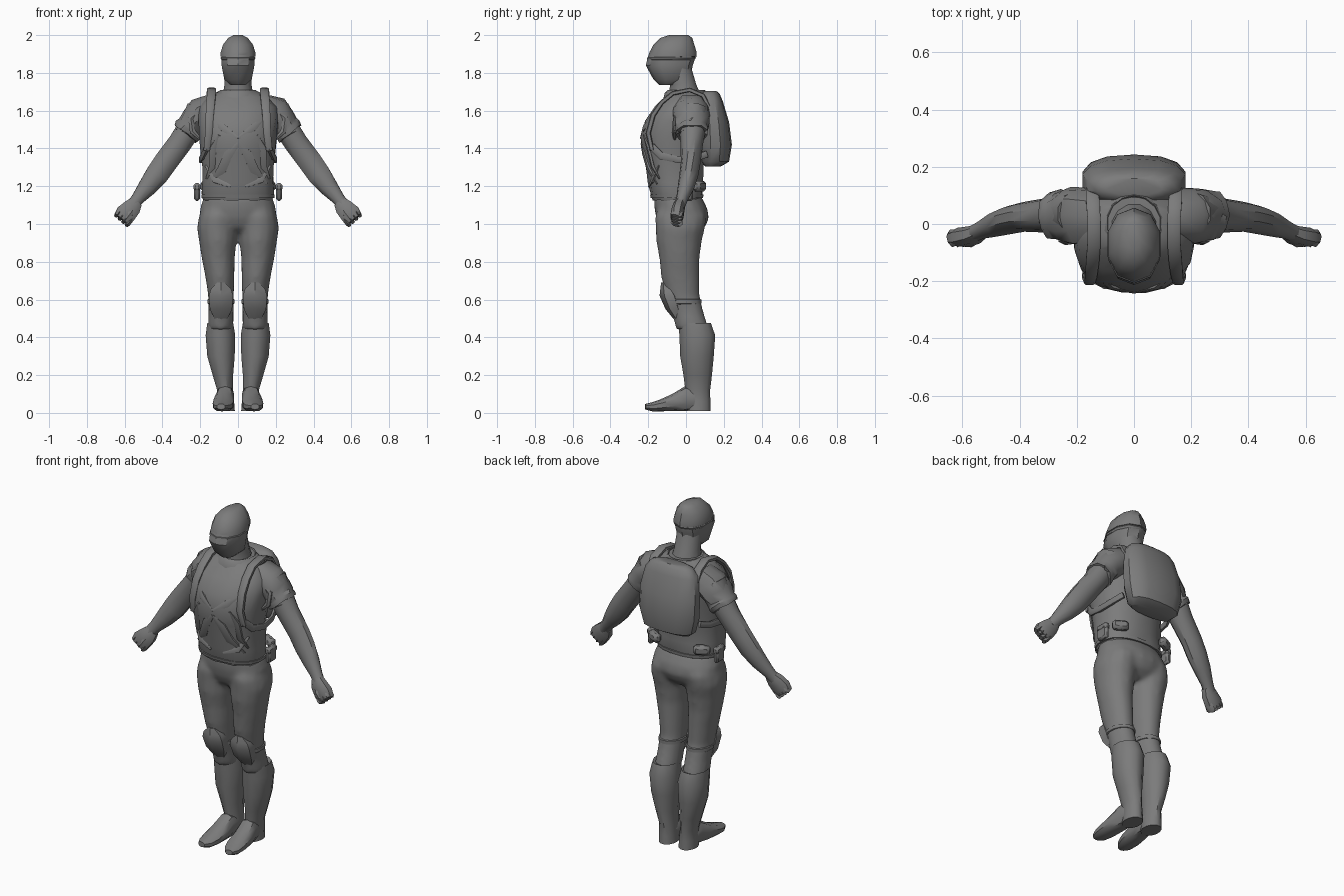
import bpy, bmesh, math, random
from mathutils import Vector, Matrix

random.seed(4)
X, Y, Z = Vector((1, 0, 0)), Vector((0, 1, 0)), Vector((0, 0, 1))
dark = bpy.data.materials.new("dark_grey")
dark.diffuse_color = (.2, .2, .2, 1)


def make(name, bm):
    bmesh.ops.recalc_face_normals(bm, faces=bm.faces)
    me = bpy.data.meshes.new(name)
    bm.to_mesh(me)
    bm.free()
    me.materials.append(dark)
    ob = bpy.data.objects.new(name, me)
    bpy.context.collection.objects.link(ob)
    return ob


def loft(name, rings, n=12, p=2.0, ref=Y, flat=False, side=1, jitter=0.0):
    """Skin over rings (x, y, z, a, b); flat keeps every ring horizontal."""
    bm = bmesh.new()
    pts = [Vector(r[:3]) for r in rings]
    loops = []
    for i, r in enumerate(rings):
        t = Z if flat else (pts[min(i + 1, len(pts) - 1)] - pts[max(i - 1, 0)]).normalized()
        v = (ref - t * ref.dot(t)).normalized()
        u = v.cross(t)
        loop = []
        for k in range(n):
            ang = 2 * math.pi * (k + 0.5) / n
            c, s = math.cos(ang), math.sin(ang)
            q = pts[i] + u * r[3] * math.copysign(abs(c) ** (2 / p), c) \
                + v * r[4] * math.copysign(abs(s) ** (2 / p), s)
            q += Vector([random.uniform(-jitter, jitter) for _ in range(3)])
            loop.append(bm.verts.new((q.x * side, q.y, q.z)))
        loops.append(loop)
    for A, B in zip(loops, loops[1:]):
        for k in range(n):
            bm.faces.new((A[k], A[(k + 1) % n], B[(k + 1) % n], B[k]))
    bm.faces.new(loops[0])
    bm.faces.new(loops[-1])
    return make(name, bm)


def stack(name, rows, n=14, p=2.0, x=0.0, **kw):
    """Horizontal rings given as (z, front y, back y, half width)."""
    rings = [(x, (f + b) / 2, z, w, (b - f) / 2) for z, f, b, w in rows]
    return loft(name, rings, n, p, flat=True, **kw)


def block(name, loc, size, rot_z=0.0, bevel=0.008):
    bm = bmesh.new()
    bmesh.ops.create_cube(bm, size=1)
    bmesh.ops.scale(bm, vec=size, verts=bm.verts)
    bmesh.ops.bevel(bm, geom=bm.edges[:], offset=bevel, segments=1, affect='EDGES')
    bmesh.ops.transform(bm, matrix=Matrix.Translation(loc) @ Matrix.Rotation(rot_z, 4, 'Z'), verts=bm.verts)
    return make(name, bm)


# Head, cap and neck
stack("head", [(1.735, -.14, -.04, .04), (1.765, -.172, .02, .076), (1.84, -.213, .036, .091),
               (1.89, -.2, .052, .092), (1.94, -.17, .04, .085)], 10, 2.2)
stack("cap", [(1.885, -.19, .05, .09), (1.887, -.2, .057, .097), (1.91, -.193, .056, .096),
              (1.95, -.172, .044, .083), (1.985, -.135, .033, .054), (2.0, -.09, .012, .025)], 10, 2.1)
stack("goggle_band", [(1.868, -.2, .045, .09), (1.871, -.208, .047, .095),
                      (1.88, -.206, .052, .096), (1.884, -.196, .05, .093)], 10, 2.2)
stack("neck", [(1.62, -.1, .1, .1), (1.69, -.095, .078, .082), (1.74, -.085, .056, .074),
               (1.83, -.11, .03, .074)], 12)

# Shirt body
torso = stack("shirt", [(1.125, -.178, .08, .184), (1.16, -.188, .09, .192), (1.22, -.2, .09, .19),
                        (1.3, -.212, .09, .19), (1.38, -.23, .1, .197), (1.46, -.24, .112, .207),
                        (1.55, -.217, .12, .215), (1.62, -.168, .12, .21), (1.67, -.118, .105, .16),
                        (1.705, -.085, .095, .1)], 20, 2.3, jitter=.004)
stack("collar", [(1.665, -.12, .105, .13), (1.695, -.112, .108, .11), (1.71, -.095, .1, .095),
                 (1.69, -.085, .085, .085)], 14)
bpy.context.view_layer.update()


def fold(name, pts, side, a=.022, b=.011):
    """Ridge of cloth laid on the front of the shirt."""
    rings = []
    for i, (x, z) in enumerate(pts):
        hit, loc, _, _ = torso.ray_cast(Vector((x, -1, z)), Y)
        k = .35 if i in (0, len(pts) - 1) else 1
        rings.append((x, loc.y if hit else -.1, z, a * k, b * k))
    loft(name, rings, 6, side=side)


for s in (1, -1):
    fold("chest_fold", [(.14, 1.56), (.08, 1.51), (.0, 1.455)], s)
    fold("belly_fold", [(.0, 1.425), (.05, 1.37), (.085, 1.29), (.15, 1.21)], s, .028)
    fold("vest_edge", [(.1, 1.47), (.13, 1.4), (.135, 1.3), (.165, 1.24)], s)
    fold("waist_fold", [(.17, 1.31), (.12, 1.235), (.04, 1.2)], s)

# Backpack and straps
stack("backpack", [(1.305, .1, .185, .13), (1.33, .08, .228, .16), (1.42, .07, .243, .184),
                   (1.54, .07, .228, .184), (1.65, .07, .195, .165), (1.69, .08, .178, .135),
                   (1.705, .1, .16, .1)], 14, 2.5)
for s in (1, -1):
    loft("shoulder_strap", [(.145, .12, 1.62, .012, .024), (.145, .09, 1.68, .012, .024),
                            (.14, .02, 1.71, .012, .024), (.14, -.07, 1.692, .012, .024),
                            (.145, -.13, 1.642, .012, .024), (.15, -.175, 1.575, .014, .022),
                            (.155, -.2, 1.48, .014, .02), (.165, -.18, 1.39, .012, .018)],
         8, 4, ref=X, side=s)
    loft("side_strap", [(.165, -.18, 1.41, .01, .02), (.185, -.13, 1.36, .01, .02), (.198, -.04, 1.34, .01, .018),
                        (.188, .05, 1.35, .01, .018), (.165, .11, 1.37, .01, .018)],
         8, 4, ref=Z, side=s)

# Trousers: hips and legs merged into one skin
parts = [stack("trousers", [(.94, -.07, .05, .04), (.98, -.135, .1, .14), (1.03, -.158, .122, .2),
                            (1.08, -.168, .115, .203), (1.15, -.17, .08, .18)], 20, 2.2)]
for s in (1, -1):
    parts.append(loft("leg", [(.1, -.03, 1.1, .088, .11), (.108, -.028, 1.04, .1, .138),
                              (.111, -.03, .98, .108, .132), (.107, -.037, .91, .101, .122),
                              (.105, -.035, .82, .089, .108), (.096, -.03, .72, .078, .103),
                              (.09, -.018, .62, .069, .091), (.09, .01, .53, .067, .085),
                              (.092, .035, .44, .069, .088)], 14, flat=True, side=s))
with bpy.context.temp_override(active_object=parts[0], object=parts[0],
                               selected_objects=parts, selected_editable_objects=parts):
    bpy.ops.object.join()
trousers = parts[0]
m = trousers.modifiers.new("merge", 'REMESH')
m.mode, m.voxel_size, m.use_smooth_shade = 'VOXEL', .013, True
m = trousers.modifiers.new("soften", 'SMOOTH')
m.factor, m.iterations = .5, 10

# Belt and pouches
stack("belt", [(1.136, -.17, .08, .18), (1.138, -.188, .092, .194), (1.156, -.192, .094, .196),
               (1.158, -.18, .08, .185)], 20, 2.3)
for s in (1, -1):
    block("side_pouch", (s * .217, .0, 1.17), (.03, .075, .095), 0, .01)
    block("pouch_flap", (s * .217, .0, 1.195), (.036, .08, .04), 0, .01)
    block("rear_pouch", (s * .155, .072, 1.2), (.09, .045, .055), -s * .5, .014)

for s in (1, -1):
    # Boot, foot and knee pad
    loft("boot_shaft", [(.092, .042, .465, .06, .075), (.094, .045, .475, .071, .09),
                        (.093, .06, .41, .081, .098), (.09, .058, .3, .075, .092), (.08, .062, .2, .056, .078),
                        (.068, .062, .12, .044, .068), (.066, .066, .06, .047, .065), (.065, .066, .01, .05, .066)],
         12, flat=True, side=s)
    loft("boot_foot", [(.066, .09, .05, .035, .04), (.066, .06, .065, .045, .055), (.068, .0, .075, .05, .066),
                       (.075, -.06, .055, .056, .047), (.08, -.13, .04, .056, .032), (.086, -.18, .032, .045, .024),
                       (.09, -.215, .033, .022, .015)], 10, 2.5, ref=Z, side=s)
    loft("knee_pad", [(.09, -.11, .69, .024, .022), (.09, -.1, .655, .062, .036), (.09, -.088, .62, .074, .052),
                      (.09, -.064, .55, .068, .045), (.09, -.03, .48, .03, .022)], 6, flat=True, side=s)
    loft("knee_strap", [(.09, -.01, .575, .066, .08), (.09, -.008, .58, .073, .092), (.09, -.008, .6, .073, .092),
                        (.09, -.012, .605, .066, .08)], 12, flat=True, side=s)

    # Arm and sleeve
    loft("arm", [(.2, .035, 1.6, .08, .08), (.255, .035, 1.51, .068, .072), (.31, .03, 1.425, .066, .06),
                 (.385, .025, 1.325, .066, .052), (.43, .015, 1.26, .064, .05), (.48, .0, 1.195, .052, .044),
                 (.53, -.02, 1.135, .036, .032), (.56, -.034, 1.095, .035, .03)], 10, side=s)
    loft("sleeve", [(.12, .025, 1.625, .07, .095), (.19, .028, 1.585, .092, .1), (.23, .03, 1.545, .083, .095),
                    (.25, .03, 1.515, .074, .088), (.262, .03, 1.5, .08, .09), (.278, .03, 1.478, .075, .085),
                    (.276, .03, 1.482, .062, .068)], 11, side=s, jitter=.006)
    loft("sleeve_fold", [(.2, -.055, 1.6, .008, .008), (.25, -.055, 1.56, .018, .014),
                         (.24, -.06, 1.49, .018, .014), (.2, -.06, 1.45, .008, .008)], 6, side=s)

    # Closed hand
    loft("palm", [(.54, -.028, 1.115, .036, .028), (.56, -.038, 1.088, .05, .032), (.595, -.046, 1.052, .058, .035),
                  (.615, -.05, 1.025, .05, .028)], 8, 2.6, side=s)
    for k in range(4):
        o = (k - 1.5) * .025
        x, z = .601 + o * .75, 1.038 + o * .66
        loft("finger", [(x - .012, -.045, z + .014, .014, .026), (x + .01, -.05, z - .012, .015, .032),
                        (x + .017, -.054, z - .02, .011, .024)], 6, side=s)
    loft("thumb", [(.55, -.05, 1.085, .014, .012), (.57, -.07, 1.055, .016, .012),
                   (.59, -.073, 1.03, .01, .008)], 6, side=s)

# Smooth shading with crisp edges
for ob in bpy.context.scene.objects:
    ob.select_set(True)
bpy.context.view_layer.objects.active = torso
bpy.ops.object.shade_smooth_by_angle(angle=math.radians(40))
